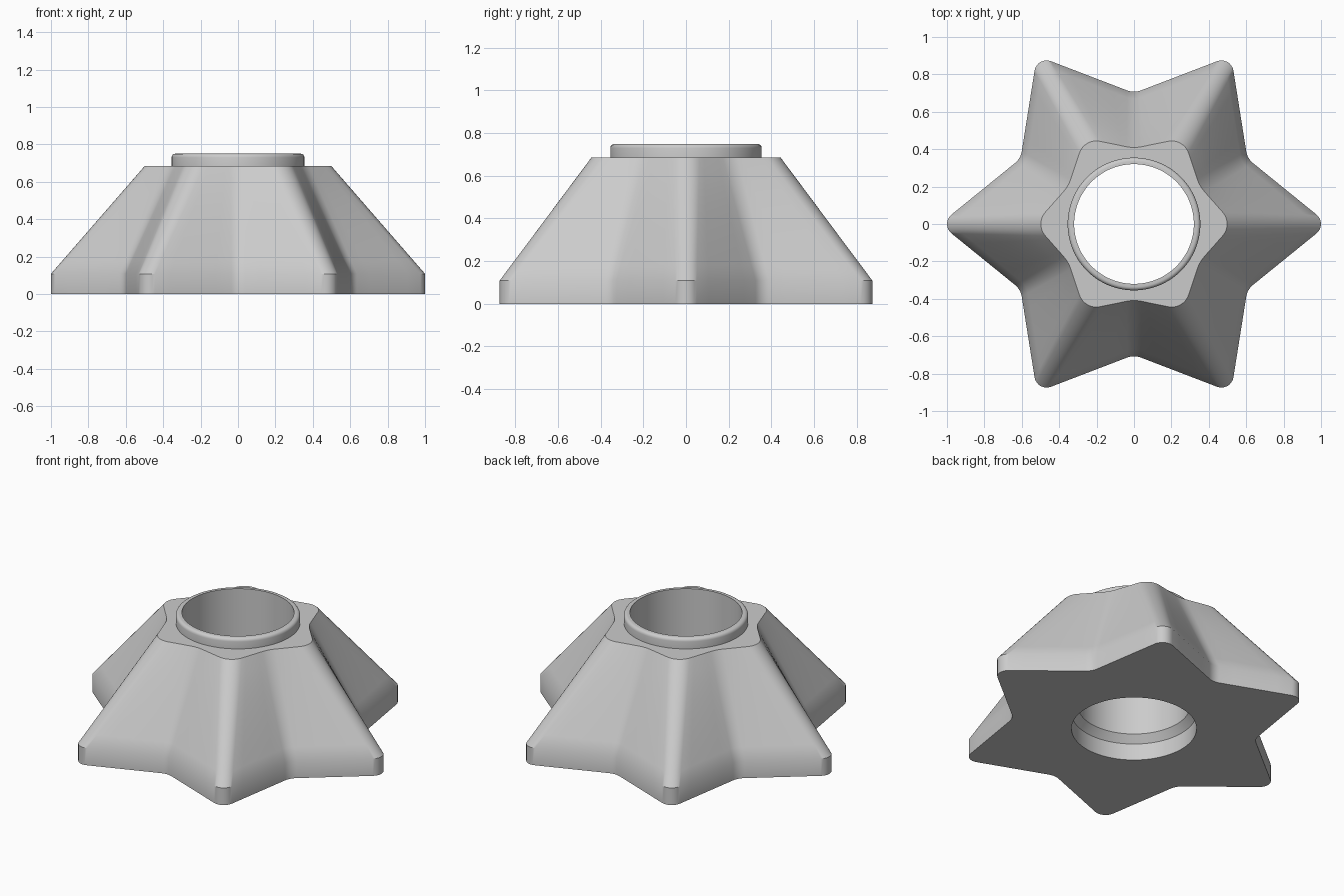
import bpy, bmesh, math
from mathutils import Vector

if "Cube" in bpy.data.objects:
    bpy.data.objects.remove(bpy.data.objects["Cube"])

SECTORS = 6
TIP, EDGE, VALLEY = 8, 5, 6          # segments per tip fillet, straight side, valley fillet
COUNT = SECTORS * (TIP + VALLEY + 2 * EDGE)


def fillet(corner, before, after, radius, segments):
    """Arc rounding a corner between two neighbouring points."""
    a, b = (before - corner).normalized(), (after - corner).normalized()
    half = a.angle(b) / 2
    centre = corner + (a + b).normalized() * radius / math.sin(half)
    start = corner + a * radius / math.tan(half) - centre
    end = corner + b * radius / math.tan(half) - centre
    sweep = start.angle(end)
    return [centre + (start * math.sin(sweep * (1 - i / segments))
                      + end * math.sin(sweep * i / segments)) / math.sin(sweep)
            for i in range(segments + 1)]


def star(tip, valley, tip_round, valley_round):
    """Rounded six-pointed outline, first point in the middle of a tip."""
    def corner(k):
        r = valley if k % 2 else tip
        return Vector((r * math.cos(k * math.pi / SECTORS), r * math.sin(k * math.pi / SECTORS)))
    arcs = [fillet(corner(k), corner(k - 1), corner(k + 1),
                   valley_round if k % 2 else tip_round, VALLEY if k % 2 else TIP)
            for k in range(2 * SECTORS)]
    points = []
    for k, arc in enumerate(arcs):
        following = arcs[(k + 1) % len(arcs)][0]
        points += arc + [arc[-1].lerp(following, i / EDGE) for i in range(1, EDGE)]
    return points[TIP // 2:] + points[:TIP // 2]


def circle(radius):
    return [Vector((radius * math.cos(2 * math.pi * i / COUNT),
                    radius * math.sin(2 * math.pi * i / COUNT))) for i in range(COUNT)]


def ring_solid(name, rings, material):
    """Closed ring-shaped solid through a loop of (outline, height) sections."""
    bm = bmesh.new()
    loops = [[bm.verts.new((p.x, p.y, z)) for p in outline] for outline, z in rings]
    for k, low in enumerate(loops):
        high = loops[(k + 1) % len(loops)]
        for i in range(COUNT):
            j = (i + 1) % COUNT
            bm.faces.new((low[i], low[j], high[j], high[i]))
    bmesh.ops.recalc_face_normals(bm, faces=bm.faces)
    mesh = bpy.data.meshes.new(name)
    bm.to_mesh(mesh)
    bm.free()
    obj = bpy.data.objects.new(name, mesh)
    bpy.context.collection.objects.link(obj)
    mesh.materials.append(material)
    bpy.ops.object.select_all(action='DESELECT')
    obj.select_set(True)
    bpy.context.view_layer.objects.active = obj
    bpy.ops.object.shade_smooth_by_angle(angle=math.radians(30))


grey = bpy.data.materials.new("light_grey")
grey.diffuse_color = (0.6, 0.6, 0.6, 1)
grey.use_nodes = True
grey.node_tree.nodes["Principled BSDF"].inputs["Base Color"].default_value = grey.diffuse_color

# Star skirt: upright foot, then sides lofted up to the smaller star
foot = star(1.038, 0.70, 0.065, 0.10)
shoulder = star(0.53, 0.405, 0.095, 0.20)
STEPS = 8
rings = [(foot, 0.0)]
for s in range(STEPS + 1):
    t = s / STEPS
    rings.append(([a.lerp(b, t) for a, b in zip(foot, shoulder)], 0.108 + t * 0.577))

# Collar with rounded lip
rings.append((circle(0.355), 0.685))
for s in range(5):
    a = s / 4 * math.pi / 2
    rings.append((circle(0.335 + 0.02 * math.cos(a)), 0.73 + 0.02 * math.sin(a)))

# Bore, tapering out to a wider socket at the bottom
rings += [(circle(0.32), 0.75), (circle(0.32), 0.15),
          (circle(0.357), 0.105), (circle(0.357), 0.0)]

ring_solid("star_base_with_collar", rings, grey)
